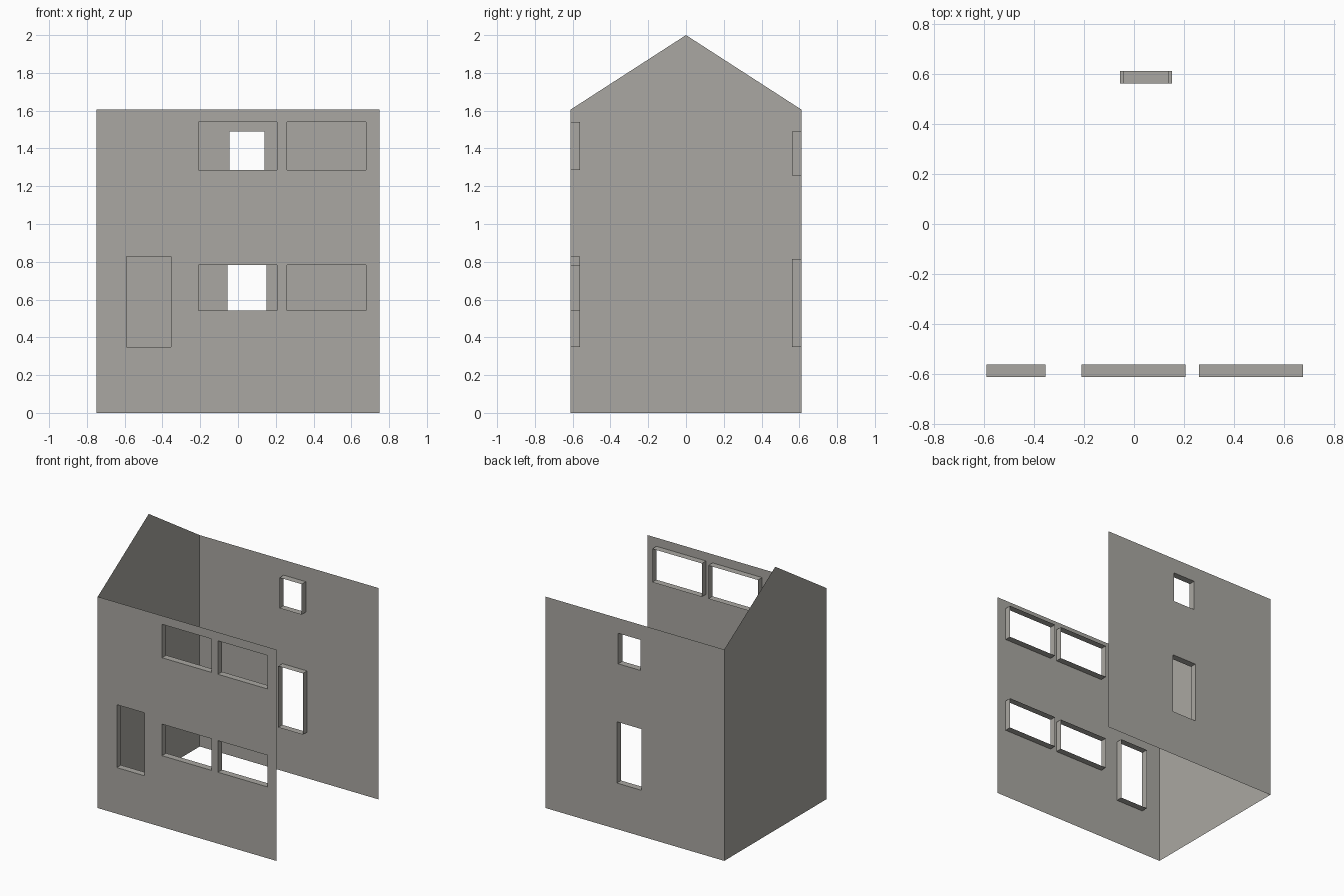
import bpy, bmesh

if "Cube" in bpy.data.objects:
    bpy.data.objects.remove(bpy.data.objects["Cube"])

W, D, H, RIDGE = 0.75, 0.612, 1.605, 2.0   # half width, half depth, eaves, ridge
REVEAL = 0.05                              # depth of the opening linings

stone = bpy.data.materials.new("warm_grey_wall")
stone.diffuse_color = (0.40, 0.39, 0.36, 1)
stone.use_nodes = True
stone.node_tree.nodes["Principled BSDF"].inputs["Base Color"].default_value = stone.diffuse_color


def finish(name, bm):
    bmesh.ops.remove_doubles(bm, verts=bm.verts, dist=1e-5)
    mesh = bpy.data.meshes.new(name)
    bm.to_mesh(mesh)
    bm.free()
    mesh.materials.append(stone)
    obj = bpy.data.objects.new(name, mesh)
    bpy.context.collection.objects.link(obj)
    return obj


def quad(bm, pts):
    bm.faces.new([bm.verts.new(p) for p in pts])


def wall(name, side, holes):
    """Single-sheet wall at y = side * D, with openings (x0, x1, z0, z1)."""
    bm = bmesh.new()
    y = side * D
    xs = sorted({-W, W, *[v for h in holes for v in h[:2]]})
    zs = sorted({0, H, *[v for h in holes for v in h[2:]]})
    for x0, x1 in zip(xs, xs[1:]):
        for z0, z1 in zip(zs, zs[1:]):
            cx, cz = (x0 + x1) / 2, (z0 + z1) / 2
            if any(a < cx < b and c < cz < d for a, b, c, d in holes):
                continue
            pts = [(x0, y, z0), (x1, y, z0), (x1, y, z1), (x0, y, z1)]
            quad(bm, pts if side < 0 else pts[::-1])
    bmesh.ops.remove_doubles(bm, verts=bm.verts, dist=1e-5)
    bmesh.ops.dissolve_limit(bm, angle_limit=0.01, verts=bm.verts, edges=bm.edges)
    finish(name, bm)


def lining(name, side, hole):
    """Four-sided lining that runs inward from an opening."""
    bm = bmesh.new()
    x0, x1, z0, z1 = hole
    y, yi = side * D, side * (D - REVEAL)
    ring = [(x0, z0), (x1, z0), (x1, z1), (x0, z1)]
    for (ax, az), (bx, bz) in zip(ring, ring[1:] + ring[:1]):
        pts = [(ax, y, az), (bx, y, bz), (bx, yi, bz), (ax, yi, az)]
        quad(bm, pts if side < 0 else pts[::-1])
    finish(name, bm)


# Front and back openings
front = {"door": (-0.59, -0.355, 0.35, 0.828)}
for floor, (z0, z1) in {"lower": (0.542, 0.782), "upper": (1.286, 1.54)}.items():
    front[floor + "_middle_window"] = (-0.21, 0.206, z0, z1)
    front[floor + "_right_window"] = (0.26, 0.677, z0, z1)
back = {"door": (-0.056, 0.152, 0.35, 0.815),
        "window": (-0.045, 0.141, 1.258, 1.49)}

for label, side, openings in (("front", -1, front), ("back", 1, back)):
    wall(label + "_wall", side, list(openings.values()))
    for part, hole in openings.items():
        lining(f"{label}_{part}_lining", side, hole)

# Gable wall on the left; the right side and roof are open
bm = bmesh.new()
quad(bm, [(-W, D, 0), (-W, -D, 0), (-W, -D, H), (-W, 0, RIDGE), (-W, D, H)])
finish("gable_wall", bm)
